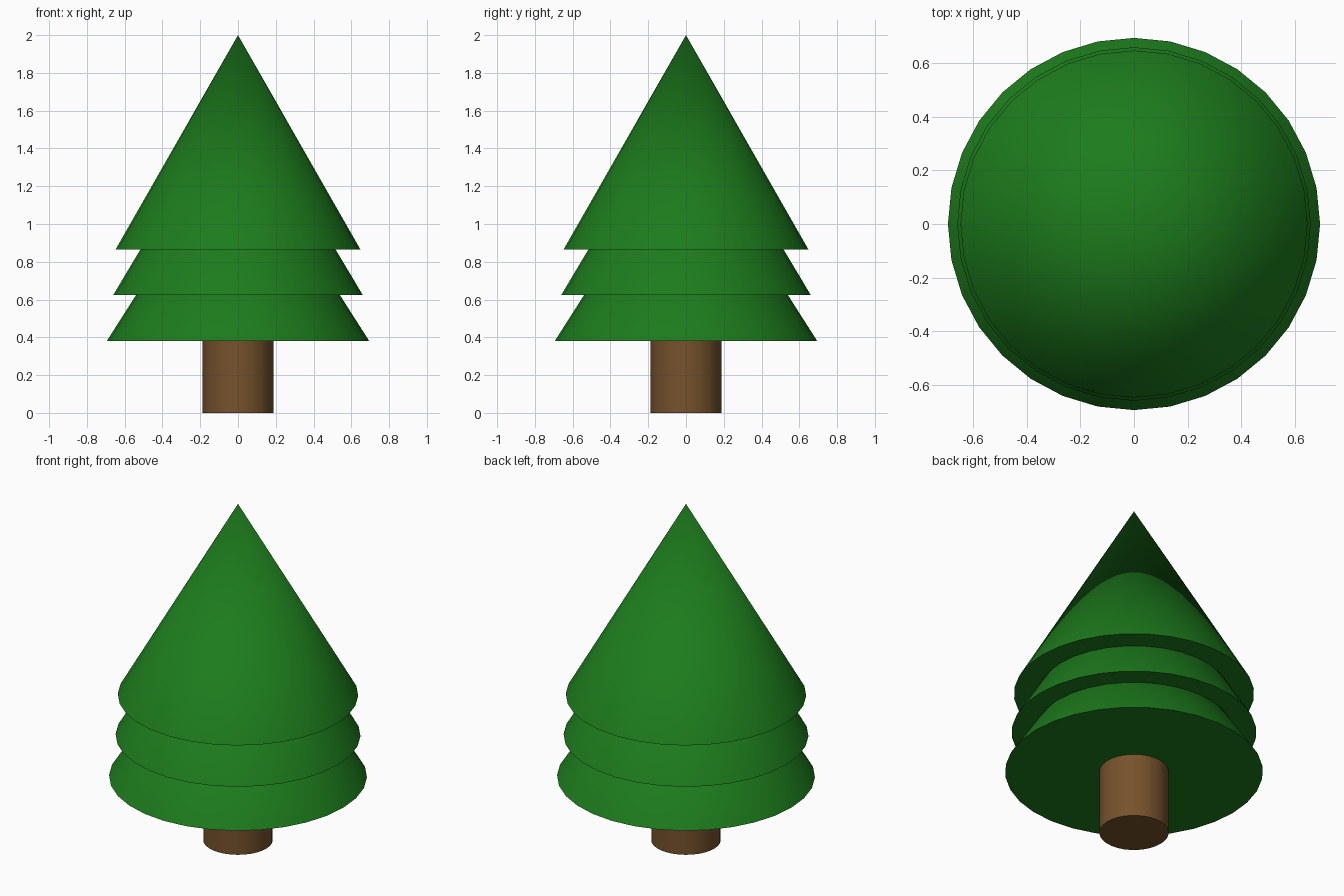
import bpy
import math

if "Cube" in bpy.data.objects:
    bpy.data.objects.remove(bpy.data.objects["Cube"])

SIDES = 32


def material(name, color):
    mat = bpy.data.materials.new(name)
    mat.diffuse_color = color
    mat.use_nodes = True
    mat.node_tree.nodes["Principled BSDF"].inputs["Base Color"].default_value = mat.diffuse_color
    return mat


green = material("needle_green", (0.012, 0.20, 0.012, 1))
brown = material("bark_brown", (0.18, 0.085, 0.025, 1))


def finish(name, mat):
    obj = bpy.context.object
    obj.name = name
    obj.data.materials.append(mat)
    bpy.ops.object.shade_smooth_by_angle(angle=math.radians(30))


# Trunk, ending just inside the lowest tier
TRUNK_TOP = 0.42
bpy.ops.mesh.primitive_cylinder_add(vertices=SIDES, radius=0.187, depth=TRUNK_TOP,
                                    location=(0, 0, TRUNK_TOP / 2))
finish("trunk", brown)

# Overlapping cone tiers: name, base height, base radius, apex height
tiers = [
    ("lower_branches", 0.38, 0.695, 1.47),
    ("middle_branches", 0.625, 0.66, 1.73),
    ("top_branches", 0.865, 0.648, 2.0),
]
for name, base, radius, apex in tiers:
    bpy.ops.mesh.primitive_cone_add(vertices=SIDES, radius1=radius, radius2=0,
                                    depth=apex - base,
                                    location=(0, 0, (base + apex) / 2))
    finish(name, green)
